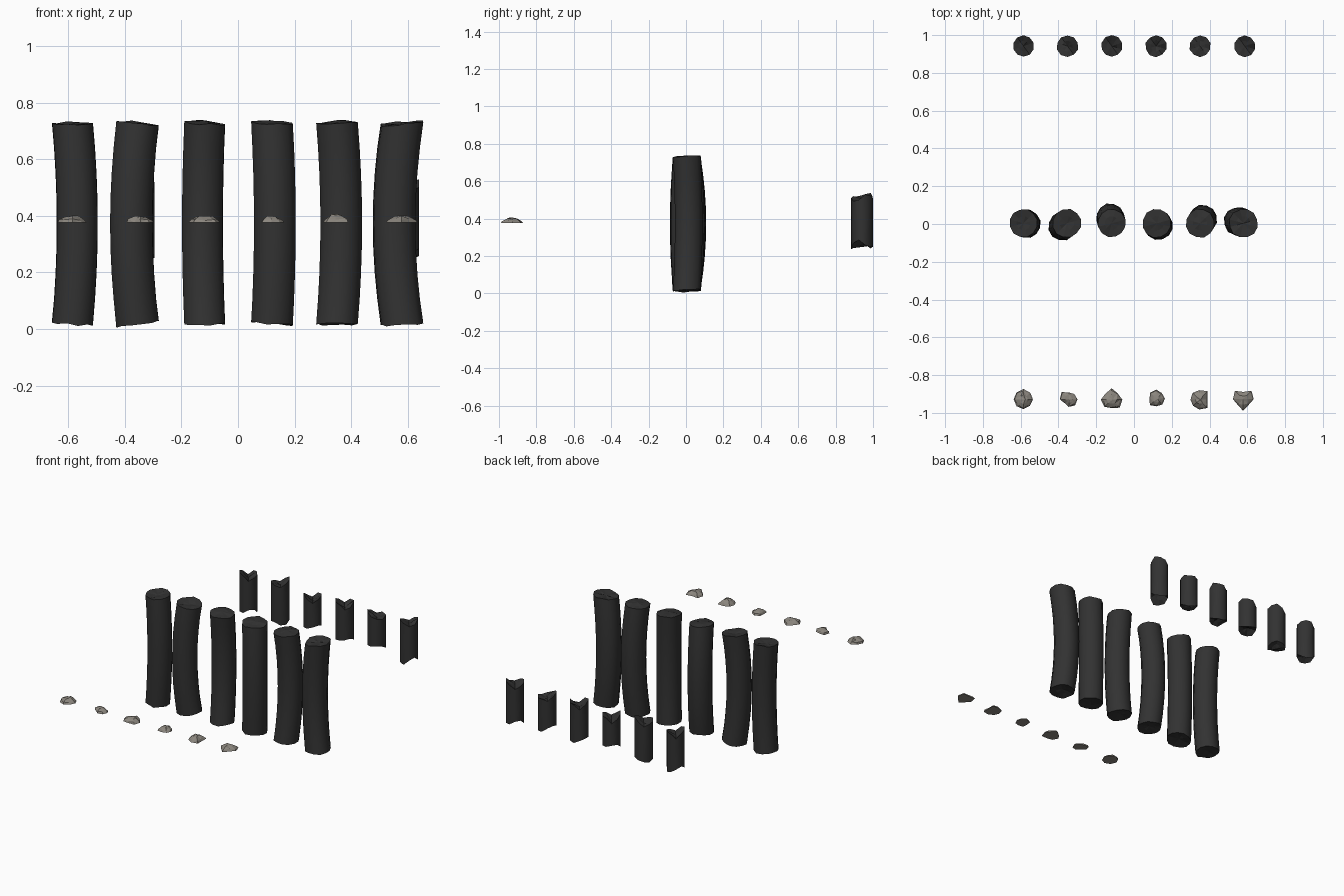
import bpy, bmesh, math, random

if "Cube" in bpy.data.objects:
    bpy.data.objects.remove(bpy.data.objects["Cube"])

random.seed(7)


def material(name, rgb):
    m = bpy.data.materials.new(name)
    m.diffuse_color = (*rgb, 1)
    m.use_nodes = True
    m.node_tree.nodes["Principled BSDF"].inputs["Base Color"].default_value = m.diffuse_color
    return m


CHARCOAL = material("charcoal", (0.032, 0.032, 0.032))
STONE = material("warm grey stone", (0.26, 0.24, 0.21))


def finish(name, bm, mat):
    bmesh.ops.recalc_face_normals(bm, faces=bm.faces[:])
    me = bpy.data.meshes.new(name)
    bm.to_mesh(me)
    bm.free()
    me.materials.append(mat)
    ob = bpy.data.objects.new(name, me)
    bpy.context.collection.objects.link(ob)


def bridge(bm, a, b, smooth):
    n = len(a)
    for i in range(n):
        j = (i + 1) % n
        f = bm.faces.new((a[i], a[j], b[j], b[i]))
        f.smooth = smooth


def fan(bm, ring, tip):
    for i in range(len(ring)):
        bm.faces.new((ring[i], ring[(i + 1) % len(ring)], tip))


def broken_rod(name, x, y, radius, z0, z1, bow, low, high, levels, jitter, sides=12):
    """Rod with a bowed axis and rough broken ends; low/high map (u, v) to end height."""
    bm = bmesh.new()
    angles = [2 * math.pi * (i + 0.5) / sides for i in range(sides)]
    radii = [radius * random.uniform(0.95, 1.02) for _ in angles]

    def vert(i, t, k, z):
        s = 1 - (2 * t - 1) ** 2
        r = radii[i] * k
        return bm.verts.new((x + bow[0] * s + r * math.cos(angles[i]),
                             y + bow[1] * s + r * math.sin(angles[i]), z))

    def end(i, t, k):
        u, v = k * math.cos(angles[i]), k * math.sin(angles[i])
        base = z0 + low(u, v) if t == 0 else z1 + high(u, v)
        return base + random.uniform(-jitter, jitter)

    rings = []
    for n in range(levels + 1):
        t = n / levels
        rings.append([vert(i, t, 1, end(i, t, 1) if t in (0, 1) else z0 + (z1 - z0) * t)
                      for i in range(sides)])
    for a, b in zip(rings, rings[1:]):
        bridge(bm, a, b, True)
    # faceted broken ends
    for t, ring in ((0, rings[0]), (1, rings[-1])):
        inner = [vert(i, t, 0.5, end(i, t, 0.5)) for i in range(sides)]
        tip = bm.verts.new((x, y, z0 + low(0, 0) if t == 0 else z1 + high(0, 0)))
        bridge(bm, ring, inner, False)
        fan(bm, inner, tip)
    finish(name, bm, CHARCOAL)


def tilt(a, b, c):
    """Sloping end with a ridge or a dip in the middle."""
    return lambda u, v: a * u + b * v + c * (1 - math.hypot(u, v))


def notch(amp, degrees, lean):
    """V-shaped end: corners along the given direction stand out."""
    p = math.radians(degrees)

    def height(u, v):
        w = u * math.cos(p) + v * math.sin(p)
        return amp * (2 * abs(w) - 1) + lean * w
    return height


# Long bowed rods: x, bow x, bow y, bottom end, top end
RODS = [
    (-0.585, 0.017, -0.004, tilt(-0.004, 0.003, 0.012), tilt(0.002, 0.004, -0.010)),
    (-0.355, -0.022, -0.016, tilt(0.010, 0.0, 0.010), tilt(-0.007, 0.004, -0.008)),
    (-0.118, -0.008, 0.030, tilt(0.0, 0.003, 0.010), tilt(-0.005, 0.004, 0.008)),
    (0.122, 0.010, -0.012, tilt(-0.005, 0.0, 0.012), tilt(-0.003, 0.005, 0.008)),
    (0.350, 0.015, 0.022, tilt(0.0, -0.002, 0.010), tilt(0.002, 0.003, 0.010)),
    (0.580, -0.028, 0.010, tilt(0.004, 0.003, 0.014), tilt(0.008, 0.004, -0.006)),
]
for n, (x, bx, by, low, high) in enumerate(RODS, 1):
    broken_rod(f"long_rod_{n}", x, 0.004, 0.077, 0.018, 0.728, (bx, by),
               low, high, 8, 0.004)

# Short broken pieces: x, half height, bottom notch (depth, lean), top notch (depth, lean)
PIECES = [
    (-0.585, 0.110, -0.020, -0.012, 0.020, -0.006),
    (-0.352, 0.125, 0.012, 0.004, 0.018, 0.012),
    (-0.118, 0.088, -0.014, 0.004, 0.024, -0.004),
    (0.117, 0.110, -0.016, -0.010, 0.022, -0.004),
    (0.350, 0.098, -0.012, -0.012, 0.014, -0.014),
    (0.586, 0.118, -0.026, 0.006, 0.018, 0.006),
]
for n, (x, h, la, ll, ha, hl) in enumerate(PIECES, 1):
    broken_rod(f"short_piece_{n}", x, 0.942, 0.058, 0.385 - h, 0.385 + h, (0, 0),
               notch(la, 60, ll), notch(ha, 40, hl), 2, 0.007, 10)

# Flat-bottomed stone chips: x, y, height, outline radii counter-clockwise from +x
CHIPS = [
    (-0.585, -0.928, 0.026, (50, 50, 54, 52, 52, 52, 52, 48)),
    (-0.345, -0.928, 0.023, (46, 40, 36, 54, 48, 30, 40, 46)),
    (-0.118, -0.930, 0.024, (56, 46, 60, 46, 58, 54, 44, 60)),
    (0.118, -0.925, 0.023, (46, 42, 48, 46, 36, 48, 40, 44)),
    (0.345, -0.930, 0.030, (44, 64, 50, 50, 46, 46, 52, 62)),
    (0.578, -0.927, 0.025, (56, 62, 38, 62, 54, 42, 62, 42)),
]
for n, (x, y, h, radii) in enumerate(CHIPS, 1):
    bm = bmesh.new()
    rings = []
    for scale, lift, wobble in ((1, 0, 0), (0.85, 0.45, 0.15), (0.45, 0.85, 0.15)):
        ring = []
        for i, r in enumerate(radii):
            a = i * math.pi / 4
            r = r / 1000 * scale * (1 + random.uniform(-wobble, wobble) * 0.6)
            z = 0.376 + h * (lift + random.uniform(-wobble, wobble))
            ring.append(bm.verts.new((x + r * math.cos(a), y + r * math.sin(a), z)))
        rings.append(ring)
    bridge(bm, rings[0], rings[1], False)
    bridge(bm, rings[1], rings[2], False)
    fan(bm, rings[2], bm.verts.new((x + random.uniform(-0.01, 0.01), y, 0.376 + h)))
    bm.faces.new(rings[0])
    bmesh.ops.triangulate(bm, faces=[f for f in bm.faces if len(f.verts) == 4])
    finish(f"stone_chip_{n}", bm, STONE)
